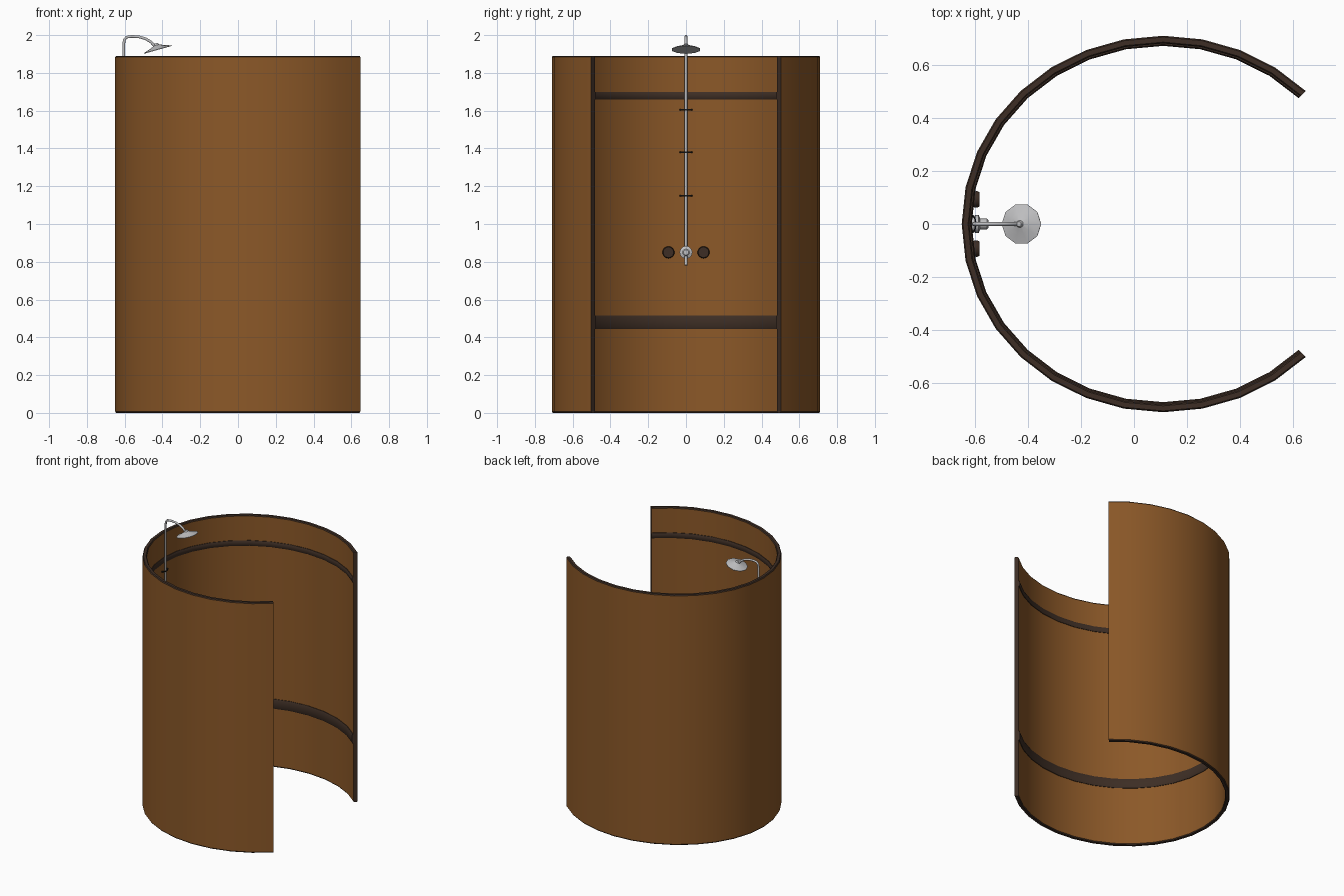
import bpy, bmesh, math
from mathutils import Vector

if "Cube" in bpy.data.objects:
    bpy.data.objects.remove(bpy.data.objects["Cube"])


def material(name, r, g, b):
    m = bpy.data.materials.new(name)
    m.diffuse_color = (r, g, b, 1)
    m.use_nodes = True
    m.node_tree.nodes["Principled BSDF"].inputs["Base Color"].default_value = m.diffuse_color
    return m


BROWN = material("warm brown", 0.26, 0.098, 0.021)
DARK = material("dark brown", 0.047, 0.027, 0.018)
CHROME = material("chrome grey", 0.52, 0.52, 0.53)
BLACK = material("black", 0.012, 0.011, 0.010)


def finish(name, bm, mats, angle=35):
    bmesh.ops.recalc_face_normals(bm, faces=bm.faces)
    me = bpy.data.meshes.new(name)
    bm.to_mesh(me)
    bm.free()
    for m in mats:
        me.materials.append(m)
    ob = bpy.data.objects.new(name, me)
    bpy.context.collection.objects.link(ob)
    bpy.ops.object.select_all(action='DESELECT')
    ob.select_set(True)
    bpy.context.view_layer.objects.active = ob
    bpy.ops.object.shade_smooth_by_angle(angle=math.radians(angle))
    return ob


def arc_sweep(name, profile, mats, brown_edges=()):
    """Sweep a closed (inset, z) profile round the open oval, 24 segments."""
    bm = bmesh.new()
    rings = []
    for i in range(25):
        t = math.radians(45 + 11.25 * i)
        rings.append([bm.verts.new((0.11 + (0.76 - d) * math.cos(t),
                                    (0.71 - d) * math.sin(t), z)) for d, z in profile])
    n = len(profile)
    for a, b in zip(rings, rings[1:]):
        for k in range(n):
            f = bm.faces.new((a[k], a[(k + 1) % n], b[(k + 1) % n], b[k]))
            f.material_index = 1 if k in brown_edges else 0
    bm.faces.new(rings[0])
    bm.faces.new(rings[-1])
    return finish(name, bm, mats)


def lathe(name, profile, origin, axis, mat, sides):
    """Spin (radius, height) points about an axis through origin."""
    bm = bmesh.new()
    q = Vector((0, 0, 1)).rotation_difference(Vector(axis).normalized())
    rings = [[bm.verts.new(Vector(origin) + q @ Vector((r * math.cos(2 * math.pi * i / sides),
              r * math.sin(2 * math.pi * i / sides), h))) for i in range(sides)]
             for r, h in profile]
    for a, b in zip(rings, rings[1:]):
        for i in range(sides):
            j = (i + 1) % sides
            bm.faces.new((a[i], a[j], b[j], b[i]))
    bm.faces.new(rings[0])
    bm.faces.new(rings[-1])
    return finish(name, bm, [mat])


def tube(name, pts, radius, mat, sides=10):
    """Round tube through points lying in the y = 0 plane."""
    bm = bmesh.new()
    pts = [Vector((x, 0, z)) for x, z in pts]
    rings = []
    for i, p in enumerate(pts):
        d = (pts[min(i + 1, len(pts) - 1)] - pts[max(i - 1, 0)]).normalized()
        side = Vector((0, 1, 0))
        up = d.cross(side)
        rings.append([bm.verts.new(p + radius * (side * math.cos(2 * math.pi * k / sides)
                      + up * math.sin(2 * math.pi * k / sides))) for k in range(sides)])
    for a, b in zip(rings, rings[1:]):
        for k in range(sides):
            j = (k + 1) % sides
            bm.faces.new((a[k], a[j], b[j], b[k]))
    bm.faces.new(rings[0])
    bm.faces.new(rings[-1])
    return finish(name, bm, [mat], 50)


# Curved enclosure wall: brown skins, dark rims and ends
arc_sweep("enclosure_wall",
          [(0.005, 0), (0, 0.007), (0, 1.883), (0.005, 1.89),
           (0.024, 1.89), (0.029, 1.883), (0.029, 0.007), (0.024, 0)],
          [DARK, BROWN], (1, 5))

# Dark rails round the inside
for name, z0, z1 in (("lower_rail", 0.443, 0.515), ("upper_rail", 1.66, 1.70)):
    arc_sweep(name, [(0.025, z0), (0.033, z0), (0.038, z0 + 0.01),
                     (0.038, z1 - 0.01), (0.033, z1), (0.025, z1)], [DARK])

# Riser pipe with gooseneck
tube("riser_pipe", [(-0.605, 0.85), (-0.605, 1.95), (-0.602, 1.975), (-0.590, 1.989),
                    (-0.565, 1.993), (-0.525, 1.991), (-0.49, 1.981), (-0.46, 1.963),
                    (-0.436, 1.936)], 0.0075, CHROME)

# Shower head, a tilted shallow cone
lathe("shower_head", [(0.077, 0), (0.077, 0.003), (0.040, 0.015), (0.014, 0.026), (0.009, 0.036)],
      (-0.424, 0, 1.922), (-0.27, 0, 0.96), CHROME, 10)

# Pipe clamps
for i, z in enumerate((1.15, 1.38, 1.605)):
    bpy.ops.mesh.primitive_torus_add(location=(-0.612, 0, z), major_radius=0.031,
                                     minor_radius=0.0045, major_segments=20, minor_segments=6)
    ob = bpy.context.object
    ob.name = f"pipe_clamp_{i + 1}"
    ob.scale = (0.5, 1, 1)
    ob.data.materials.append(BLACK)
    bpy.ops.object.shade_smooth_by_angle(angle=math.radians(60))

# Tap knobs either side of the mixer
for side, y in (("left", -0.093), ("right", 0.093)):
    lathe(f"tap_knob_{side}", [(0.024, 0), (0.030, 0.012), (0.032, 0.03), (0.028, 0.038)],
          (-0.621, y, 0.85), (1, 0, 0), DARK, 14)

# Mixer body and small spout
lathe("mixer_body", [(0.030, 0), (0.030, 0.02), (0.034, 0.024), (0.034, 0.036), (0.020, 0.042),
                     (0.020, 0.068), (0.014, 0.073)], (-0.622, 0, 0.85), (1, 0, 0), CHROME, 12)
tube("mixer_spout", [(-0.575, 0.855), (-0.575, 0.83), (-0.57, 0.805), (-0.565, 0.782)],
     0.009, CHROME)
